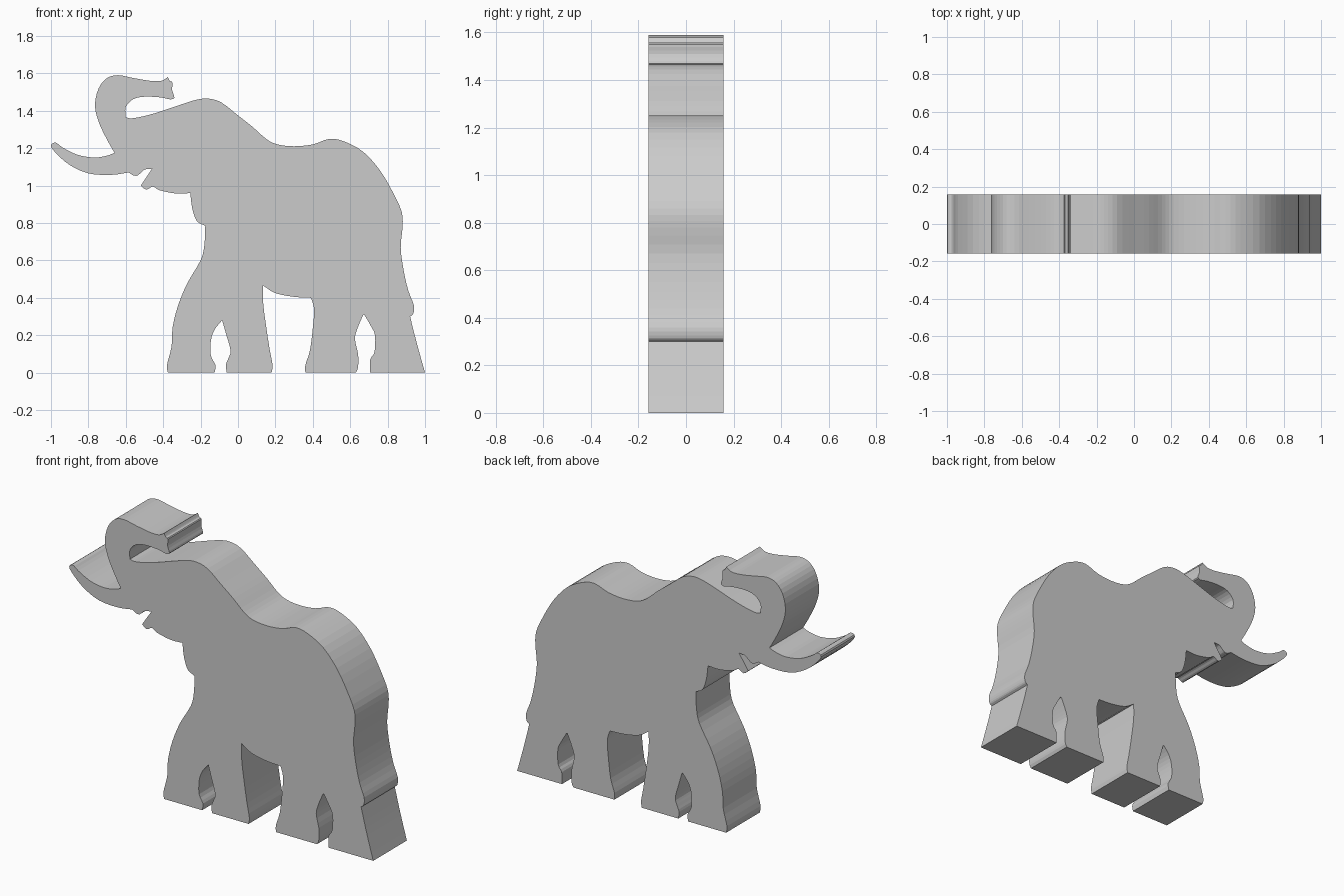
import bpy, bmesh
from mathutils import Vector

HALF_DEPTH = 0.158


def smooth_run(points, steps=3):
    """Catmull-Rom through the points; the run's ends stay sharp corners."""
    p = [Vector(q) for q in points]
    p = [2 * p[0] - p[1]] + p + [2 * p[-1] - p[-2]]
    out = []
    for a, b, c, d in zip(p, p[1:], p[2:], p[3:]):
        for i in range(steps):
            t = i / steps
            out.append(0.5 * (2 * b + (c - a) * t + (2 * a - 5 * b + 4 * c - d) * t ** 2
                              + (3 * b - a - 3 * c + d) * t ** 3))
    return out + [p[-2]]


# Forehead, back and rump
back = [
    [(-.60, 1.365), (-.56, 1.36), (-.45, 1.385), (-.30, 1.435), (-.22, 1.459), (-.16, 1.465),
     (-.09, 1.445), (0, 1.375), (.08, 1.312), (.15, 1.25), (.21, 1.22), (.30, 1.21),
     (.40, 1.22), (.49, 1.25), (.57, 1.235), (.67, 1.18), (.76, 1.08), (.83, .96),
     (.875, .86), (.88, .78), (.87, .67), (.885, .55), (.91, .44), (.94, .36),
     (.937, .315), (.92, .30)],
    [(.92, .30), (.95, .18), (.98, .07), (1.0, 0)],
]

# Hind legs, belly and front legs (flat soles join the runs)
legs = [
    [(.705, 0), (.707, .07), (.73, .11), (.732, .20), (.71, .25), (.675, .31)],
    [(.67, .31), (.64, .24), (.625, .18), (.642, .10), (.642, .03), (.63, 0)],
    [(.36, 0), (.36, .04), (.385, .12), (.40, .24), (.407, .34), (.39, .40)],
    [(.39, .40), (.30, .405), (.20, .425), (.135, .465)],
    [(.135, .465), (.135, .37), (.15, .25), (.17, .12), (.185, .04), (.18, 0)],
    [(-.06, 0), (-.065, .04), (-.05, .08), (-.04, .12), (-.065, .21), (-.085, .28)],
    [(-.085, .28), (-.125, .23), (-.145, .17), (-.145, .09), (-.12, .04), (-.125, 0)],
    [(-.375, 0), (-.38, .04), (-.355, .14), (-.35, .24), (-.32, .36), (-.27, .48),
     (-.20, .60), (-.18, .68), (-.175, .785)],
]

# Chest, jaw and mouth
jaw = [
    [(-.175, .785), (-.22, .81), (-.245, .88), (-.255, .96)],
    [(-.255, .96), (-.33, .957), (-.42, .975), (-.455, .995), (-.49, .978), (-.52, 1.0)],
    [(-.52, 1.0), (-.50, 1.03), (-.46, 1.09)],
    [(-.46, 1.09), (-.50, 1.085), (-.535, 1.055), (-.56, 1.055), (-.585, 1.07)],
]

# Tusk
tusk = [
    [(-.585, 1.07), (-.68, 1.057), (-.80, 1.065), (-.90, 1.11), (-.97, 1.17), (-1.0, 1.213),
     (-.975, 1.23), (-.94, 1.205), (-.86, 1.165), (-.77, 1.15), (-.70, 1.16), (-.66, 1.175)],
]

# Raised trunk: outer curve, tip, inner curve
trunk = [
    [(-.66, 1.175), (-.70, 1.245), (-.745, 1.34), (-.765, 1.43), (-.745, 1.52),
     (-.70, 1.575), (-.64, 1.59), (-.56, 1.575), (-.47, 1.56), (-.41, 1.56), (-.375, 1.58)],
    [(-.375, 1.58), (-.365, 1.56), (-.35, 1.55), (-.352, 1.51), (-.34, 1.47), (-.36, 1.46)],
    [(-.36, 1.46), (-.42, 1.472), (-.50, 1.475), (-.56, 1.462), (-.60, 1.42), (-.60, 1.365)],
]

# Join the runs into one closed outline without doubled points
outline = []
for run in back + legs + jaw + tusk + trunk:
    for q in smooth_run(run):
        if not outline or (q - outline[-1]).length > 1e-4:
            outline.append(q)
if (outline[0] - outline[-1]).length < 1e-4:
    outline.pop()

# Extrude the silhouette into a thick flat-faced figure
bm = bmesh.new()
face = bm.faces.new([bm.verts.new((q.x, -HALF_DEPTH, max(q.y, 0))) for q in outline])
ext = bmesh.ops.extrude_face_region(bm, geom=[face], use_keep_orig=True)
moved = [v for v in ext["geom"] if isinstance(v, bmesh.types.BMVert)]
bmesh.ops.translate(bm, vec=(0, 2 * HALF_DEPTH, 0), verts=moved)
bmesh.ops.recalc_face_normals(bm, faces=bm.faces)
bmesh.ops.triangulate(bm, faces=[f for f in bm.faces if len(f.verts) > 4])

mesh = bpy.data.meshes.new("elephant_figure")
bm.to_mesh(mesh)
bm.free()
bpy.context.collection.objects.link(bpy.data.objects.new("elephant_figure", mesh))
